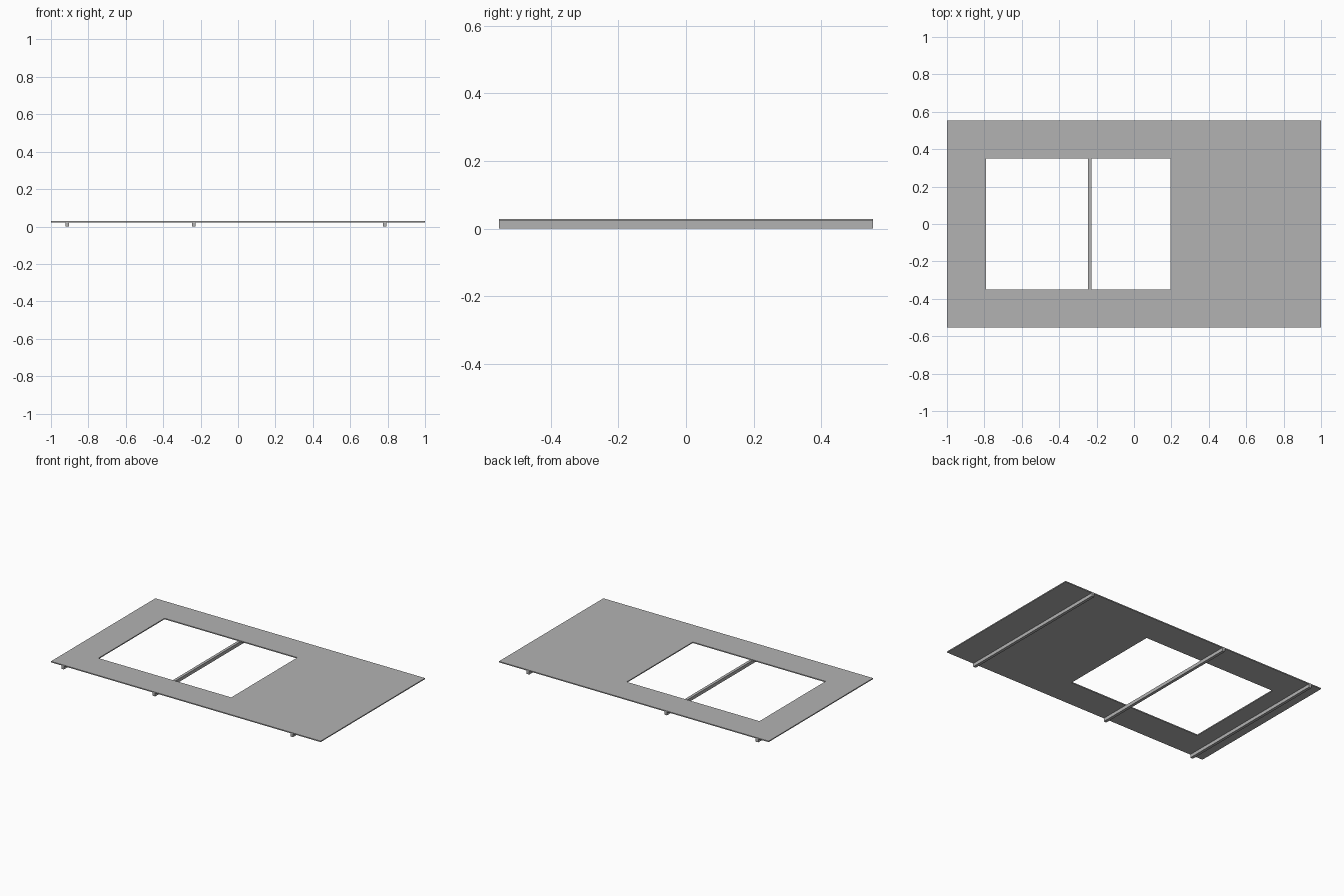
import bpy, bmesh

if "Cube" in bpy.data.objects:
    bpy.data.objects.remove(bpy.data.objects["Cube"])

grey = bpy.data.materials.new("plain grey")
grey.diffuse_color = (0.45, 0.45, 0.45, 1)
grey.use_nodes = True
grey.node_tree.nodes["Principled BSDF"].inputs["Base Color"].default_value = grey.diffuse_color


def make_object(name, bm):
    bmesh.ops.recalc_face_normals(bm, faces=bm.faces)
    mesh = bpy.data.meshes.new(name)
    bm.to_mesh(mesh)
    bm.free()
    mesh.materials.append(grey)
    obj = bpy.data.objects.new(name, mesh)
    bpy.context.collection.objects.link(obj)


HALF_Y = 0.553
PLATE_Z, TOP_Z = 0.022, 0.029

# Thin panel with an off-centre rectangular opening
bm = bmesh.new()
corners = [(0, 0), (1, 0), (1, 1), (0, 1)]


def ring(x0, x1, y):
    return [bm.verts.new(((x0, x1)[i], (-y, y)[j], PLATE_Z)) for i, j in corners]


outer = ring(-1, 1, HALF_Y)
inner = ring(-0.79, 0.195, 0.35)
for i in range(4):
    k = (i + 1) % 4
    bm.faces.new((outer[i], outer[k], inner[k], inner[i]))
ext = bmesh.ops.extrude_face_region(bm, geom=bm.faces[:], use_keep_orig=True)
for v in ext["geom"]:
    if isinstance(v, bmesh.types.BMVert):
        v.co.z = TOP_Z
make_object("panel", bm)

# Support rails running front to back under the panel
for name, x in (("left_rail", -0.914), ("middle_rail", -0.237), ("right_rail", 0.785)):
    bm = bmesh.new()
    bmesh.ops.create_cube(bm, size=1)
    for v in bm.verts:
        v.co = (x + v.co.x * 0.019, v.co.y * 2 * HALF_Y, (v.co.z + 0.5) * PLATE_Z)
    make_object(name, bm)
